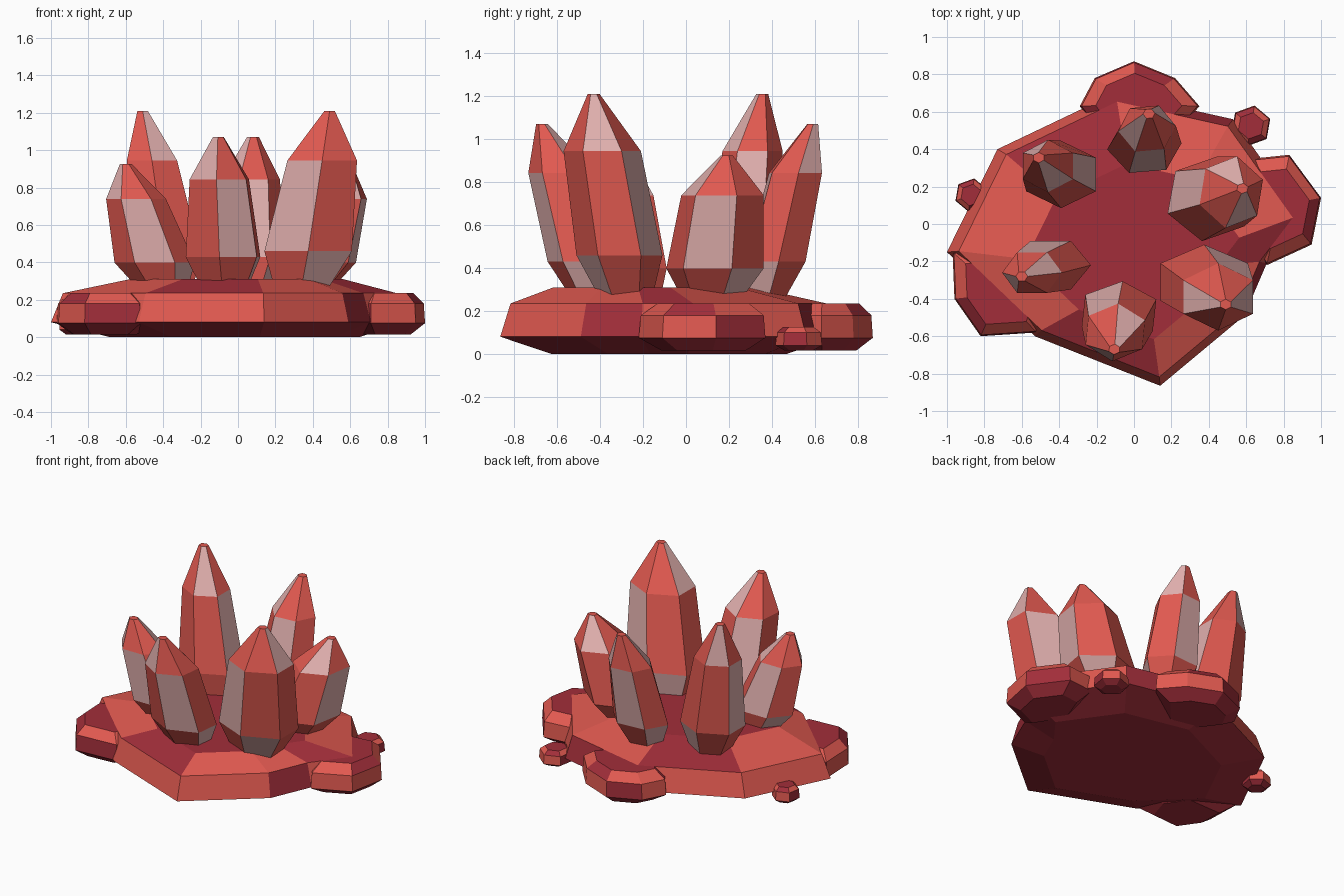
import bpy
import math

if "Cube" in bpy.data.objects:
    bpy.data.objects.remove(bpy.data.objects["Cube"])


def material(name, rgb):
    m = bpy.data.materials.new(name)
    m.diffuse_color = (*rgb, 1)
    m.use_nodes = True
    m.node_tree.nodes["Principled BSDF"].inputs["Base Color"].default_value = m.diffuse_color
    return m


RED = material("red", (0.75, 0.10, 0.08))
PALE = material("pale", (0.75, 0.43, 0.42))
CRIMSON = material("crimson", (0.36, 0.027, 0.042))


def loft(name, rings, mats, pick):
    """Stack equal-sized rings of points into a closed flat-faced solid."""
    n = len(rings[0])
    verts = [p for ring in rings for p in ring]
    faces, slots = [], []
    for k in range(len(rings) - 1):
        for i in range(n):
            j = (i + 1) % n
            faces.append((k * n + i, k * n + j, (k + 1) * n + j, (k + 1) * n + i))
            slots.append(pick(k, i))
    top = (len(rings) - 1) * n
    faces += [tuple(reversed(range(n))), tuple(range(top, top + n))]
    slots += [pick(-1, 0), pick(len(rings) - 1, 0)]
    mesh = bpy.data.meshes.new(name)
    mesh.from_pydata(verts, [], faces)
    for m in mats:
        mesh.materials.append(m)
    for poly, s in zip(mesh.polygons, slots):
        poly.material_index = s
    obj = bpy.data.objects.new(name, mesh)
    bpy.context.collection.objects.link(obj)


def rock(name, outline, levels, pick):
    """levels: (z, scale about centre, y shift)."""
    cx = sum(p[0] for p in outline) / len(outline)
    cy = sum(p[1] for p in outline) / len(outline)
    rings = [[(cx + (x - cx) * s, cy + (y - cy) * s + dy, z) for x, y in outline]
             for z, s, dy in levels]
    loft(name, rings, [RED, CRIMSON], pick)


# Main base slab
slab = [(0.14, -0.865), (0.59, -0.49), (0.71, -0.21), (0.90, 0.04), (0.53, 0.56),
        (-0.10, 0.70), (-0.73, 0.40), (-1.0, -0.15), (-0.53, -0.60)]
rock("base_slab", slab,
     [(0.0, 0.70, 0), (0.08, 1.0, 0), (0.235, 0.94, 0), (0.31, 0.60, -0.07)],
     lambda k, i: {-1: 1, 0: 1, 1: int(i in (1, 4)), 2: int(i in (2, 5, 8)), 3: 1}[k])

# Rock lobes around the rim
lobes = {
    "left_lobe": [(-0.97, -0.15), (-0.96, -0.40), (-0.82, -0.60), (-0.52, -0.58),
                  (-0.45, -0.36), (-0.60, -0.14)],
    "right_lobe": [(0.71, -0.22), (0.95, -0.11), (1.0, 0.14), (0.83, 0.37),
                   (0.64, 0.35), (0.53, 0.05)],
    "back_lobe": [(0.35, 0.63), (0.22, 0.78), (0.0, 0.87), (-0.21, 0.78),
                  (-0.29, 0.63), (-0.12, 0.40), (0.15, 0.40)],
}
for name, outline in lobes.items():
    rock(name, outline,
         [(0.015, 0.66, 0), (0.075, 1.0, 0), (0.18, 0.97, 0), (0.235, 0.72, 0)],
         lambda k, i: int(k in (-1, 0) or (i + k) % 3 == 0 or k == 3))

# Pebbles
for name, x, y, r in (("back_pebble", 0.625, 0.525, 0.11), ("left_pebble", -0.87, 0.155, 0.09)):
    ring = [(x + r * math.cos(0.35 + i * math.tau / 6), y + r * math.sin(0.35 + i * math.tau / 6))
            for i in range(6)]
    rock(name, ring, [(0.015, 0.6, 0), (0.04, 1, 0), (0.10, 0.95, 0), (0.125, 0.65, 0)],
         lambda k, i: int(k < 1 or (i + k) % 3 == 0))

# Crystals: lower ring, shoulder and tip centres, lower and shoulder radii, turn, tip height, colour phase
crystals = [
    ((0.375, -0.31), (0.45, -0.39), (0.49, -0.43), (0.27, 0.20), (0.215, 0.18), 30, 1.21, 1),
    ((-0.08, -0.475), (-0.10, -0.58), (-0.105, -0.67), (0.22, 0.17), (0.175, 0.155), 25, 1.07, 2),
    ((-0.445, -0.22), (-0.545, -0.26), (-0.60, -0.28), (0.215, 0.15), (0.16, 0.125), 0, 0.925, 2),
    ((-0.39, 0.265), (-0.46, 0.31), (-0.51, 0.355), (0.215, 0.18), (0.155, 0.14), 30, 1.21, 0),
    ((0.055, 0.415), (0.07, 0.51), (0.08, 0.59), (0.20, 0.155), (0.155, 0.135), 6, 1.07, 2),
    ((0.405, 0.135), (0.52, 0.17), (0.58, 0.19), (0.24, 0.23), (0.18, 0.195), 20, 0.925, 0),
]
FOOT = 0.255
for n, (low, mid, tip, r_low, r_mid, turn, height, phase) in enumerate(crystals):
    foot = (low[0] * 0.9, low[1] * 0.9)
    sections = [(foot, (r_low[0] * 0.6, r_low[1] * 0.6), 0), (low, r_low, 0.214),
                (mid, r_mid, 0.722), (tip, (0.032, 0.028), 1)]
    angles = [math.radians(turn + 60 * i) for i in range(6)]
    rings = [[(c[0] + r[0] * math.cos(a), c[1] + r[1] * math.sin(a), FOOT + t * (height - FOOT))
              for a in angles] for c, r, t in sections]
    loft(f"crystal_{n + 1}", rings, [RED, PALE],
         lambda k, i: int(0 <= k < 3 and (i + k) % 3 == phase))
